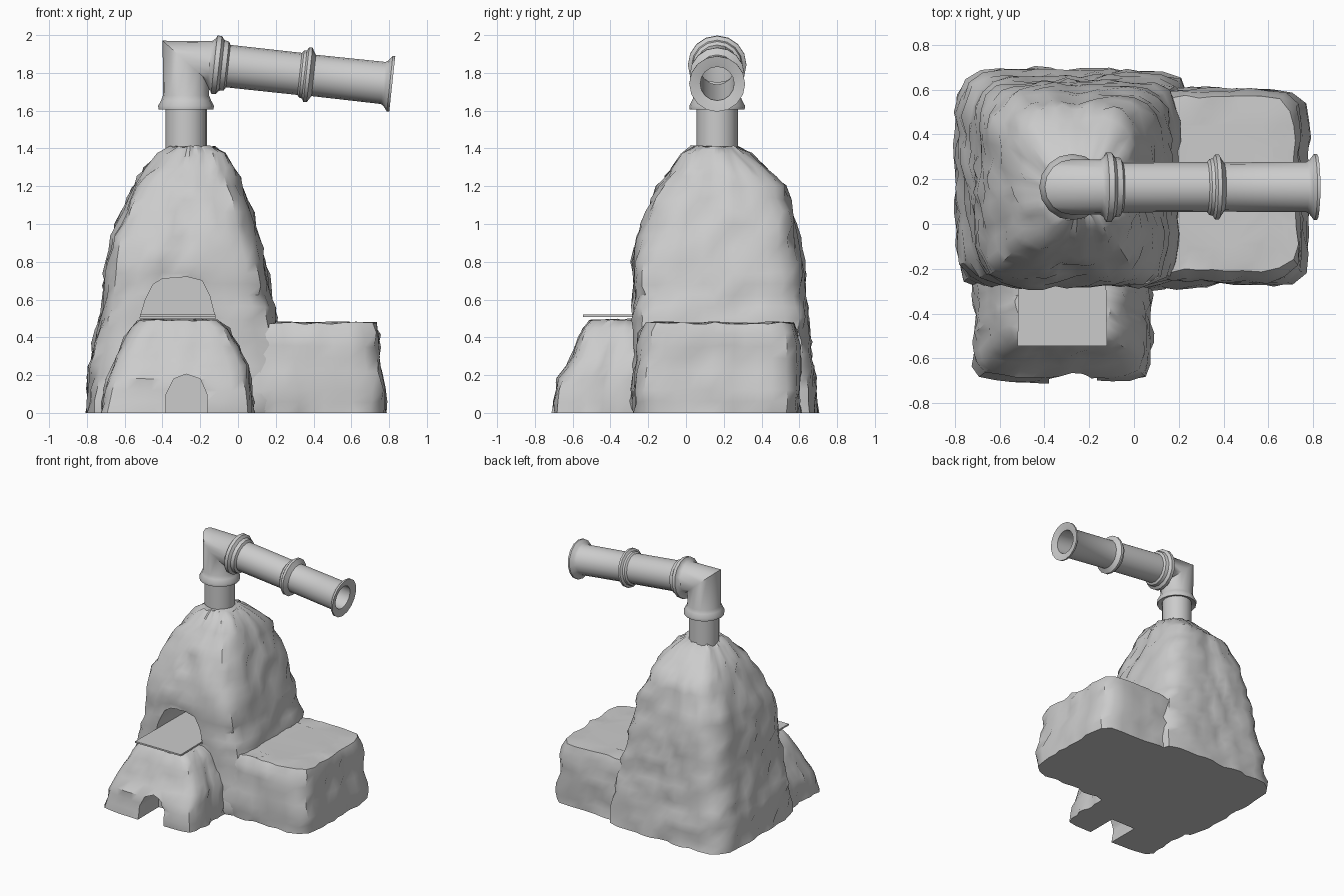
import bpy, bmesh, math, random
from mathutils import Vector, noise

if "Cube" in bpy.data.objects:
    bpy.data.objects.remove(bpy.data.objects["Cube"])

random.seed(4)


def finish(name, bm, angle=30):
    bmesh.ops.recalc_face_normals(bm, faces=bm.faces)
    me = bpy.data.meshes.new(name)
    bm.to_mesh(me)
    bm.free()
    ob = bpy.data.objects.new(name, me)
    bpy.context.collection.objects.link(ob)
    smooth(ob, angle)
    return ob


def smooth(ob, angle):
    bpy.ops.object.select_all(action='DESELECT')
    ob.select_set(True)
    bpy.context.view_layer.objects.active = ob
    bpy.ops.object.shade_smooth_by_angle(angle=math.radians(angle))


def bridge(bm, rings):
    n = len(rings[0])
    for a, b in zip(rings, rings[1:]):
        for i in range(n):
            j = (i + 1) % n
            bm.faces.new((a[i], a[j], b[j], b[i]))


def clay(name, keys, steps, seg, rough):
    """Lumpy loft through keys of (z, x0, x1, y0, y1, squareness)."""
    bm = bmesh.new()
    rows = []
    for a, b in zip(keys, keys[1:]):
        size = max(abs(p - q) for p, q in zip(a[:5], b[:5]))
        n = max(1, round(size / steps))
        rows += [[p + (q - p) * k / n for p, q in zip(a, b)] for k in range(n)]
    rows.append(list(keys[-1]))
    rings = []
    for z, x0, x1, y0, y1, e in rows:
        ring = []
        for i in range(seg):
            t = 2 * math.pi * (i + 0.5) / seg
            c, s = math.cos(t), math.sin(t)
            r = (abs(c) ** e + abs(s) ** e) ** (-1 / e)
            p = Vector(((x0 + x1) / 2 + r * c * (x1 - x0) / 2,
                        (y0 + y1) / 2 + r * s * (y1 - y0) / 2, z))
            d = noise.noise(p * 9) * rough + random.uniform(-0.5, 0.5) * rough
            p += Vector((c, s, 0)) * d
            if z > 0:
                p.z += random.uniform(-0.3, 0.3) * rough
            ring.append(bm.verts.new(p))
        rings.append(ring)
    bridge(bm, rings)
    bm.faces.new(rings[0])
    bm.faces.new(rings[-1])
    return finish(name, bm, 38)


def cut_arch(ob, outline, y0, y1):
    bm = bmesh.new()
    rings = [[bm.verts.new((x, y, z)) for x, z in outline] for y in (y0, y1)]
    bridge(bm, rings)
    bm.faces.new(rings[0])
    bm.faces.new(rings[1])
    cutter = finish("cutter", bm)
    cutter.hide_render = True
    mod = ob.modifiers.new("arch", 'BOOLEAN')
    mod.operation, mod.solver, mod.object = 'DIFFERENCE', 'EXACT', cutter
    bpy.ops.object.select_all(action='DESELECT')
    bpy.context.view_layer.objects.active = ob
    ob.select_set(True)
    bpy.ops.object.modifier_apply(modifier=mod.name)
    bpy.data.objects.remove(cutter)
    smooth(ob, 38)


# Main oven body
dome = clay("oven_dome", [
    (0, -.80, .25, -.29, .69, 7), (.25, -.78, .24, -.28, .67, 7),
    (.5, -.73, .20, -.28, .64, 6), (.8, -.69, .14, -.28, .61, 5),
    (1.0, -.64, .09, -.23, .58, 4.5), (1.2, -.55, .02, -.14, .52, 4),
    (1.3, -.48, -.02, -.07, .42, 3.5), (1.37, -.42, -.07, -.01, .33, 3),
    (1.41, -.36, -.13, .04, .27, 3)], .065, 52, .026)
cut_arch(dome, [(-.52, .5), (-.49, .6), (-.45, .68), (-.40, .71), (-.27, .72),
                (-.19, .70), (-.15, .62), (-.12, .5)], -.7, .12)

# Side bench
clay("side_bench", [
    (0, -.2, .78, -.27, .60, 9), (.12, -.2, .78, -.28, .60, 9),
    (.22, -.2, .75, -.27, .60, 9), (.42, -.2, .74, -.24, .59, 9),
    (.475, -.2, .72, -.21, .57, 8), (.48, -.05, .62, -.1, .45, 6)],
    .07, 48, .022)

# Front hearth with ash arch
hearth = clay("front_hearth", [
    (0, -.72, .08, -.70, -.15, 8), (.18, -.69, .06, -.68, -.15, 7),
    (.25, -.66, .05, -.63, -.15, 6), (.35, -.62, .0, -.58, -.15, 6),
    (.45, -.56, -.06, -.54, -.15, 6), (.49, -.52, -.11, -.51, -.15, 6),
    (.495, -.45, -.2, -.4, -.2, 5)], .06, 44, .018)
cut_arch(hearth, [(-.38, -.1), (-.38, .1), (-.34, .18), (-.275, .205),
                  (-.20, .18), (-.165, .1), (-.165, -.1)], -.9, -.45)

# Thin shelf in the oven mouth
bm = bmesh.new()
rings = [[bm.verts.new((x, y, z)) for x, y in
          ((-.52, -.545), (-.12, -.545), (-.13, .1), (-.51, .1))]
         for z in (.508, .52)]
bridge(bm, rings)
bm.faces.new(rings[0])
bm.faces.new(rings[1])
finish("oven_shelf", bm)

# Stove pipe: riser, mitred elbow, two sloping lengths with collars
CX, CY, CZ = -.275, .165, 1.86
TILT = math.radians(6.2)
AXIS = Vector((math.cos(TILT), 0, -math.sin(TILT)))
DOWN = Vector((-math.sin(TILT), 0, -math.cos(TILT)))
SEG = 16


def circle(bm, center, u, r):
    return [bm.verts.new(center + u * (r * math.cos(t)) + Vector((0, r * math.sin(t), 0)))
            for t in (2 * math.pi * i / SEG for i in range(SEG))]


def pipe(name, vertical, mitre, sloped):
    bm = bmesh.new()
    rings = [circle(bm, Vector((CX, CY, z)), Vector((1, 0, 0)), r) for z, r in vertical]
    if mitre:
        rings.append(circle(bm, Vector((CX, CY, CZ)), Vector((1, 0, -.89)), mitre))
    rings += [circle(bm, Vector((CX, CY, CZ)) + AXIS * s, DOWN, r) for s, r in sloped]
    bridge(bm, rings)
    return finish(name, bm, 40)


pipe("pipe_riser", [(1.34, .11), (1.64, .11)], None, [])
pipe("pipe_elbow", [(1.62, .105), (1.605, .145), (1.625, .148), (1.655, .132), (1.68, .122)],
     .124, [(.125, .122), (.145, .14), (.15, .155), (.175, .155), (.19, .135), (.215, .13),
            (.225, .112)])


def collar(s):
    return [(s - .035, .112), (s - .025, .125), (s - .01, .128), (s, .145),
            (s + .018, .145), (s + .03, .125), (s + .04, .11)]


pipe("pipe_arm", [], None, [(.16, .113)] + collar(.64) +
     [(1.05, .112), (1.065, .122), (1.085, .148), (1.098, .148),
      (1.092, .115), (1.085, .09), (.3, .09)])
